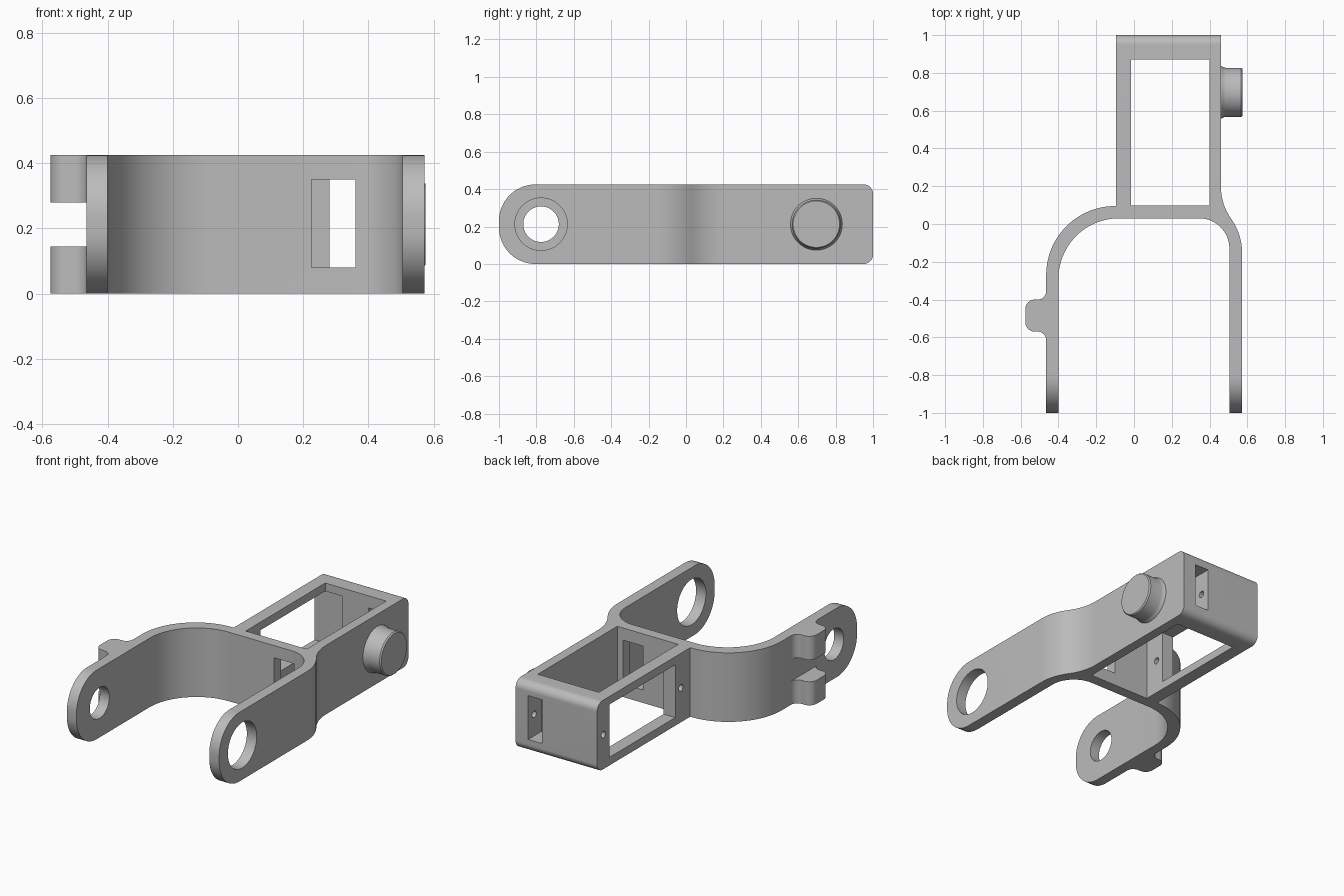
import bpy, bmesh
from math import pi, cos, sin, tan, radians
from mathutils import Vector, Matrix

if "Cube" in bpy.data.objects:
    bpy.data.objects.remove(bpy.data.objects["Cube"], do_unlink=True)

HEIGHT = 0.425
MID = HEIGHT / 2

grey = bpy.data.materials.new("light grey plastic")
grey.use_nodes = True
grey.diffuse_color = (0.5, 0.5, 0.5, 1)
grey.node_tree.nodes["Principled BSDF"].inputs["Base Color"].default_value = (0.5, 0.5, 0.5, 1)


def rounded(corners):
    """Polygon from (x, y, radius) corners, each filleted by its radius."""
    out = []
    for i, (x, y, r) in enumerate(corners):
        p = Vector((x, y))
        if r == 0:
            out.append(p)
            continue
        to_prev = (Vector(corners[i - 1][:2]) - p).normalized()
        to_next = (Vector(corners[(i + 1) % len(corners)][:2]) - p).normalized()
        half = to_prev.angle(to_next) / 2
        centre = p + (to_prev + to_next).normalized() * r / sin(half)
        start = p + to_prev * r / tan(half) - centre
        end = p + to_next * r / tan(half) - centre
        sweep = start.angle_signed(end)      # clockwise positive
        steps = max(4, int(abs(sweep) / radians(4)))
        for k in range(steps + 1):
            out.append(centre + Matrix.Rotation(-sweep * k / steps, 2) @ start)
    return out


def circle(cy, cz, r, n=64):
    return [Vector((cy + r * cos(2 * pi * k / n), cz + r * sin(2 * pi * k / n))) for k in range(n)]


def finish(name, bm):
    bmesh.ops.recalc_face_normals(bm, faces=bm.faces)
    mesh = bpy.data.meshes.new(name)
    bm.to_mesh(mesh)
    bm.free()
    mesh.materials.append(grey)
    ob = bpy.data.objects.new(name, mesh)
    bpy.context.collection.objects.link(ob)
    return ob


def prism(name, outline, axis, lo, hi):
    """Extrude an outline along z (outline in xy) or x (outline in yz)."""
    bm = bmesh.new()
    place = (lambda p: (p.x, p.y, lo)) if axis == "z" else (lambda p: (lo, p.x, p.y))
    face = bm.faces.new([bm.verts.new(place(p)) for p in outline])
    grown = bmesh.ops.extrude_face_region(bm, geom=[face])["geom"]
    step = Vector((0, 0, hi - lo)) if axis == "z" else Vector((hi - lo, 0, 0))
    bmesh.ops.translate(bm, verts=[g for g in grown if isinstance(g, bmesh.types.BMVert)], vec=step)
    return finish(name, bm)


def block(name, x0, x1, y0, y1, z0, z1):
    outline = [Vector(p) for p in ((x0, y0), (x1, y0), (x1, y1), (x0, y1))]
    return prism(name, outline, "z", z0, z1)


def activate(ob):
    bpy.ops.object.select_all(action="DESELECT")
    ob.select_set(True)
    bpy.context.view_layer.objects.active = ob


def carve(ob, cutter, operation="DIFFERENCE"):
    cutter.hide_render = True
    mod = ob.modifiers.new("carve", "BOOLEAN")
    mod.operation = operation
    mod.solver = "EXACT"
    mod.object = cutter
    activate(ob)
    bpy.ops.object.modifier_apply(modifier=mod.name)
    bpy.data.objects.remove(cutter, do_unlink=True)


# Fork, lug and box frame share one plan outline
plan = rounded([
    (-0.465, -1.1, 0), (-0.465, -0.57, 0.045), (-0.575, -0.57, 0.05),
    (-0.575, -0.40, 0.05), (-0.465, -0.40, 0.045), (-0.465, 0.095, 0.365),
    (-0.095, 0.095, 0), (-0.095, 1.1, 0), (0.46, 1.1, 0),
    (0.46, 0.11, 0.3), (0.572, -0.06, 0.3), (0.572, -1.1, 0),
    (0.505, -1.1, 0), (0.505, 0.03, 0.16), (-0.40, 0.03, 0.32), (-0.40, -1.1, 0),
])
bracket = prism("fork_bracket", plan, "z", -0.1, HEIGHT + 0.1)

# Side silhouette rounds the arm tips and the rear edges
side = rounded([(-1, 0, 0.195), (1, 0, 0.05), (1, HEIGHT, 0.05), (-1, HEIGHT, 0.195)])
carve(bracket, prism("silhouette", side, "x", -0.7, 0.7), "INTERSECT")

# Box opening, side window, front and rear slots, notch between the lugs
for name, bounds in {
    "box_opening": (-0.015, 0.4, 0.097, 0.87, -0.1, 0.6),
    "side_window": (-0.2, 0.1, 0.24, 0.88, 0.05, 0.375),
    "front_slot": (0.225, 0.36, -0.05, 0.2, 0.08, 0.35),
    "rear_slot": (0.28, 0.375, 0.8, 1.1, 0.08, 0.35),
    "lug_notch": (-0.7, -0.465, -0.68, -0.31, 0.145, 0.28),
}.items():
    carve(bracket, block(name, *bounds))

# Pivot holes in the arms and screw holes in the box: y, radius, x range
for name, y, r, x0, x1 in (
    ("small_pivot", -0.775, 0.095, -0.6, -0.2),
    ("large_pivot", -0.775, 0.14, 0.3, 0.7),
    ("rear_screw", 0.94, 0.02, -0.2, 0.43),
    ("front_screw", 0.185, 0.02, -0.2, 0.1),
):
    carve(bracket, prism(name, circle(y, MID, r), "x", x0, x1))

# Round boss on the box, turned around the x direction
bm = bmesh.new()
rings = [(0.45, 0.14), (0.465, 0.138), (0.472, 0.133), (0.485, 0.13), (0.567, 0.13), (0.575, 0.124)]
loops = [[bm.verts.new((x, p.x, p.y)) for p in circle(0.697, MID, r)] for x, r in rings]
for a, b in zip(loops, loops[1:]):
    for k in range(len(a)):
        bm.faces.new((a[k - 1], a[k], b[k], b[k - 1]))
bm.faces.new(loops[0])
bm.faces.new(loops[-1])
boss = finish("round_boss", bm)

for ob in (bracket, boss):
    activate(ob)
    bpy.ops.object.shade_smooth_by_angle(angle=radians(30))
